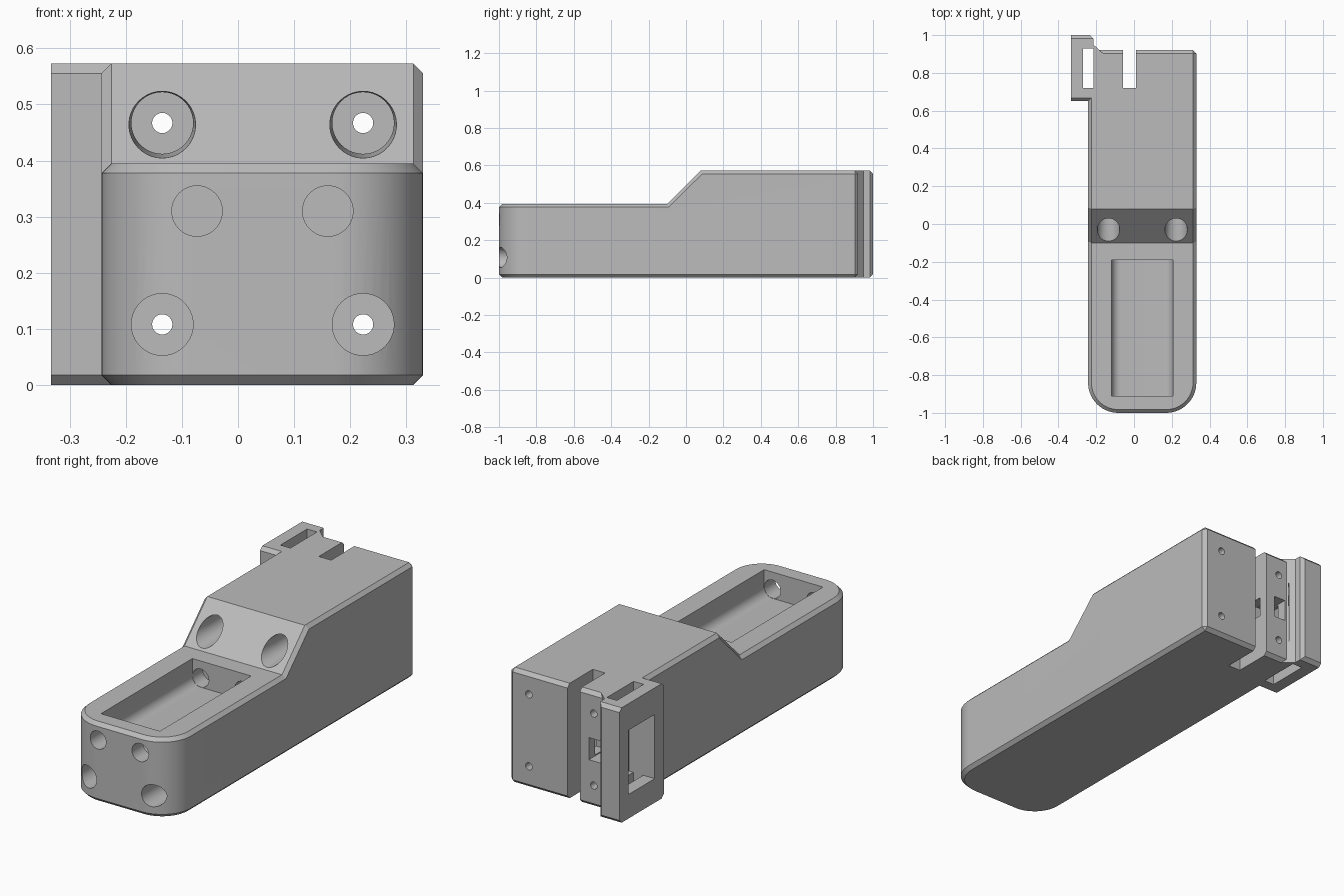
import bpy, bmesh, math
from mathutils import Vector, Matrix

if "Cube" in bpy.data.objects:
    bpy.data.objects.remove(bpy.data.objects["Cube"], do_unlink=True)

CHAMFER = 0.0175
TOP = 0.573
SCREW_X = (-0.135, 0.223)
SCREW_Z = (0.108, 0.467)

grey = bpy.data.materials.new("plain grey")
grey.use_nodes = True
grey.diffuse_color = (0.5, 0.5, 0.5, 1)
grey.node_tree.nodes["Principled BSDF"].inputs["Base Color"].default_value = (0.5, 0.5, 0.5, 1)


def make_object(name, bm):
    bmesh.ops.recalc_face_normals(bm, faces=bm.faces[:])
    mesh = bpy.data.meshes.new(name)
    bm.to_mesh(mesh)
    bm.free()
    mesh.materials.append(grey)
    obj = bpy.data.objects.new(name, mesh)
    bpy.context.scene.collection.objects.link(obj)
    return obj


def prism(points, offset):
    """Extrude a closed outline of 3D points along an offset."""
    bm = bmesh.new()
    face = bm.faces.new([bm.verts.new(p) for p in points])
    ext = bmesh.ops.extrude_face_region(bm, geom=[face])
    moved = [v for v in ext["geom"] if isinstance(v, bmesh.types.BMVert)]
    bmesh.ops.translate(bm, verts=moved, vec=offset)
    bmesh.ops.recalc_face_normals(bm, faces=bm.faces[:])
    return bm


def chamfer(bm, edges, size, segments=1):
    bmesh.ops.bevel(bm, geom=edges, offset=size, segments=segments,
                    profile=0.5, affect='EDGES', clamp_overlap=True)


def combine(target, tool, operation):
    mod = target.modifiers.new(operation, 'BOOLEAN')
    mod.operation = operation
    mod.solver = 'EXACT'
    mod.object = tool
    tool.hide_render = True
    bpy.context.view_layer.objects.active = target
    bpy.ops.object.modifier_apply(modifier=mod.name)
    bpy.data.objects.remove(tool, do_unlink=True)


def cut_box(x0, x1, y0, y1, z0, z1):
    pts = [(x0, y0, z0), (x1, y0, z0), (x1, y1, z0), (x0, y1, z0)]
    combine(body, make_object("box_cutter", prism(pts, (0, 0, z1 - z0))), 'DIFFERENCE')


def cut_round(x, z, y0, y1, r0, r1=None):
    """Cut a round hole along y, tapering from r0 to r1."""
    bm = bmesh.new()
    spin = Matrix.Translation((x, (y0 + y1) / 2, z)) @ Matrix.Rotation(-math.pi / 2, 4, 'X')
    bmesh.ops.create_cone(bm, cap_ends=True, segments=40, radius1=r0,
                          radius2=r1 or r0, depth=y1 - y0, matrix=spin)
    combine(body, make_object("round_cutter", bm), 'DIFFERENCE')


# Body: stepped side profile, rounded front corners, chamfered rims
profile = [(-1, 0), (-1, 0.395), (-0.1, 0.395), (0.08, TOP), (0.92, TOP), (0.92, 0)]
bm = prism([(-0.243, y, z) for y, z in profile], (0.573, 0, 0))
front = [e for e in bm.edges if all(v.co.y < -0.99 for v in e.verts)
         and abs(e.verts[0].co.z - e.verts[1].co.z) > 0.1]
chamfer(bm, front, 0.16, 14)
bmesh.ops.recalc_face_normals(bm, faces=bm.faces[:])
chamfer(bm, [e for e in bm.edges if e.calc_face_angle(0) > math.radians(50)], CHAMFER)
body = make_object("housing_body", bm)

# Strap clip on the rear right corner
outline = [(-0.333, 0.65), (-0.15, 0.65), (-0.15, 0.89), (-0.215, 0.95),
           (-0.215, 1), (-0.333, 1)]
bm = prism([(x, y, 0) for x, y in outline], (0, 0, TOP))
rims = []
for e in bm.edges:
    a, b = (v.co for v in e.verts)
    along_x = abs(a.x - b.x) > 0.1 and abs(a.y - b.y) < 0.01
    corner = min(a.y, b.y) > 0.99 and max(a.x, b.x) > -0.22 and abs(a.x - b.x) < 0.01
    if along_x or corner:
        rims.append(e)
chamfer(bm, rims, CHAMFER)
combine(body, make_object("strap_clip", bm), 'UNION')

# Clip slot, side window, rear gap and latch openings
cut_box(-0.27, -0.215, 0.72, 0.93, -0.1, 0.7)
cut_box(-0.4, -0.19, 0.722, 0.928, 0.12, 0.44)
cut_box(-0.058, 0.01, 0.72, 1.1, -0.1, 0.7)
cut_box(-0.172, -0.108, 0.8, 1.1, 0.23, 0.34)
cut_box(-0.2, -0.04, 0.79, 0.87, 0.235, 0.335)

# Open top tray with rounded lower edges
arc = []
for cx, start in ((-0.073, 180), (0.16, 270)):
    for i in range(11):
        a = math.radians(start + 9 * i)
        arc.append((cx + 0.046 * math.cos(a), -0.91, 0.31 + 0.046 * math.sin(a)))
tray = [(arc[0][0], -0.91, 0.7)] + arc + [(arc[-1][0], -0.91, 0.7)]
combine(body, make_object("tray_cutter", prism(tray, (0, 0.72, 0))), 'DIFFERENCE')

# Round bores in line with the tray, at the front and behind it
for x in (-0.073, 0.16):
    cut_round(x, 0.31, -1.1, -0.9, 0.045)
    cut_round(x, 0.31, -0.2, -0.11, 0.045)

# Four long screw holes with wide head recesses
for x in SCREW_X:
    for z in SCREW_Z:
        cut_round(x, z, -1.2, 1.2, 0.018)
    cut_round(x, SCREW_Z[0], -1.1, -0.6, 0.055)
    cut_round(x, SCREW_Z[1], -0.12, 0.06, 0.064, 0.055)
    cut_round(x, SCREW_Z[1], 0.04, 0.3, 0.055)

bpy.ops.object.select_all(action='DESELECT')
body.select_set(True)
bpy.context.view_layer.objects.active = body
bpy.ops.object.shade_smooth_by_angle(angle=math.radians(25))
